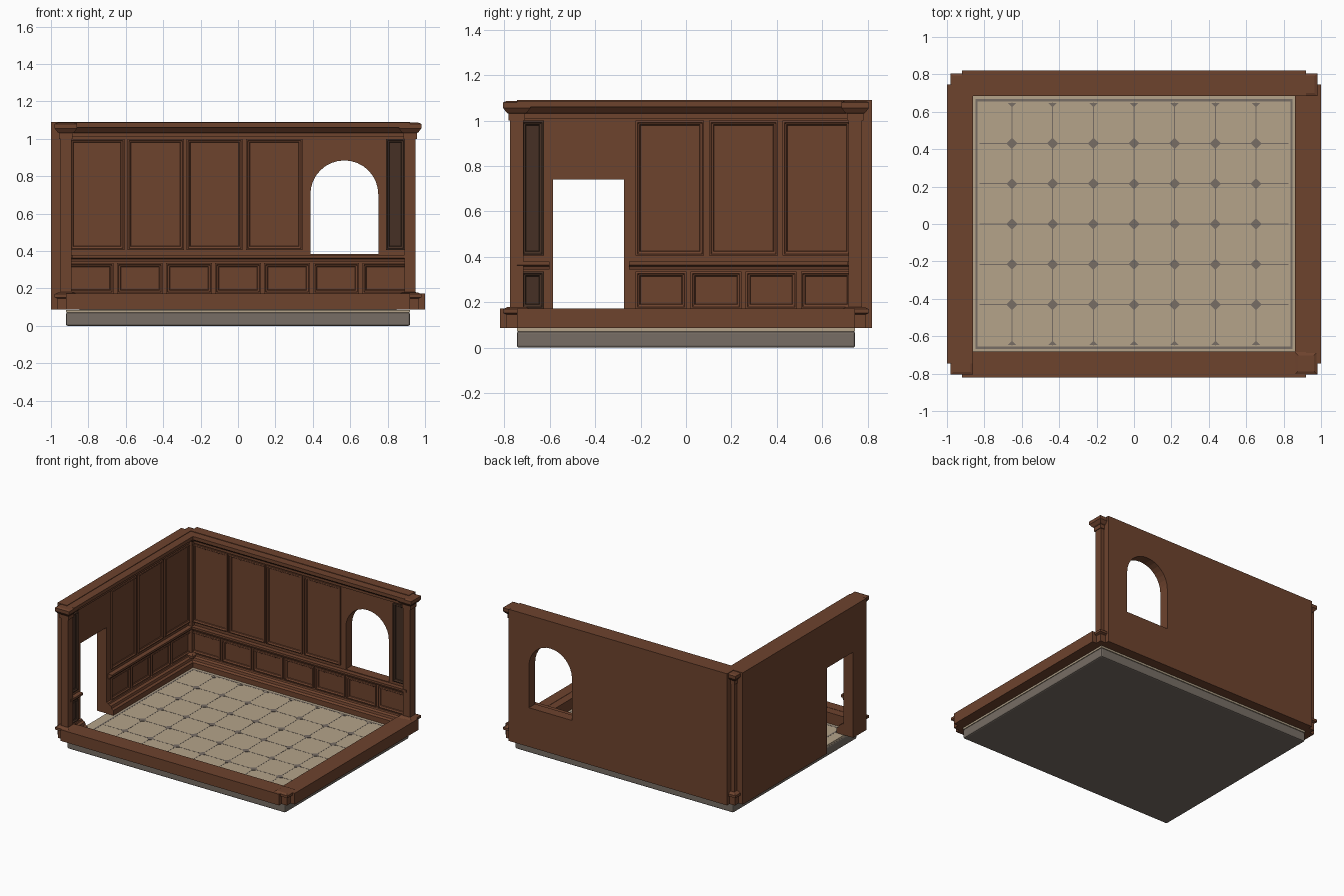
import bpy, bmesh, math

if "Cube" in bpy.data.objects:
    bpy.data.objects.remove(bpy.data.objects["Cube"])

def material(name, col):
    m = bpy.data.materials.new(name)
    m.diffuse_color = (*col, 1)
    m.use_nodes = True
    m.node_tree.nodes["Principled BSDF"].inputs["Base Color"].default_value = m.diffuse_color
    return m

WOOD = material("brown wood", (0.155, 0.056, 0.027))
DARK = material("dark wood", (0.062, 0.030, 0.018))
STONE = material("grey stone", (0.185, 0.155, 0.13))
TILE = material("beige tile", (0.46, 0.37, 0.255))

def finish(bm, name, mat):
    bmesh.ops.recalc_face_normals(bm, faces=bm.faces)
    me = bpy.data.meshes.new(name)
    bm.to_mesh(me)
    bm.free()
    me.materials.append(mat)
    ob = bpy.data.objects.new(name, me)
    bpy.context.collection.objects.link(ob)
    return ob

def add_box(bm, x0, x1, y0, y1, z0, z1):
    vs = bmesh.ops.create_cube(bm, size=1)["verts"]
    for v in vs:
        v.co = ((x0 + x1) / 2 + v.co.x * (x1 - x0),
                (y0 + y1) / 2 + v.co.y * (y1 - y0),
                (z0 + z1) / 2 + v.co.z * (z1 - z0))

def boxes(name, mat, items):
    bm = bmesh.new()
    for b in items:
        add_box(bm, *b)
    return finish(bm, name, mat)

# local wall frame: u along the wall, d out from the inner plane, z up
IX, IY = 0.92, 0.745
def back(u, d, z):
    return (u, IY - d, z)
def left(u, d, z):
    return (-IX + d, u, z)

def prism(bm, place, loop0, loop1):
    a = [bm.verts.new(place(*p)) for p in loop0]
    b = [bm.verts.new(place(*p)) for p in loop1]
    bm.faces.new(a)
    bm.faces.new(b[::-1])
    n = len(a)
    for i in range(n):
        bm.faces.new((a[i], b[i], b[(i + 1) % n], a[(i + 1) % n]))

def wall_shape(name, place, outline, d0, d1):
    bm = bmesh.new()
    prism(bm, place, [(u, d0, z) for u, z in outline], [(u, d1, z) for u, z in outline])
    return finish(bm, name, WOOD)

def molding(name, place, profile, spans):
    bm = bmesh.new()
    for u0, u1 in spans:
        prism(bm, place, [(u0, d, z) for d, z in profile], [(u1, d, z) for d, z in profile])
    return finish(bm, name, WOOD)

def panels(name, place, mat, spans, z0, z1):
    # raised stepped rim around a sunk field
    bm = bmesh.new()
    for u0, u1 in spans:
        rings = []
        for inset, d in ((0, 0), (0, 0.012), (0.008, 0.014), (0.012, 0.009), (0.018, 0.007), (0.021, 0.002)):
            a, b, c, e = u0 + inset, u1 - inset, z0 + inset, z1 - inset
            rings.append([bm.verts.new(place(u, d, z)) for u, z in ((a, c), (b, c), (b, e), (a, e))])
        for r, s in zip(rings, rings[1:]):
            for i in range(4):
                bm.faces.new((r[i], r[(i + 1) % 4], s[(i + 1) % 4], s[i]))
        bm.faces.new(rings[-1])
        bm.faces.new(rings[0][::-1])
    return finish(bm, name, mat)

# stone slab with softened edges
slab = boxes("stone_slab", STONE, [(-IX, IX, -IY, IY, 0, 0.072)])
bev = slab.modifiers.new("bevel", "BEVEL")
bev.width, bev.segments = 0.01, 2

# tile floor, grout lines, border and diamond insets
boxes("tile_floor", TILE, [(-IX, IX, -IY, IY, 0.072, 0.086)])
Z0, Z1, g = 0.084, 0.0868, 0.0025
xs = [k * 0.2175 for k in range(-3, 4)]
ys = [k * 0.2155 for k in range(-3, 4)]
boxes("grout_lines", STONE,
      [(x - g, x + g, -0.65, 0.65, Z0, Z1) for x in xs] +
      [(-0.825, 0.825, y - g, y + g, Z0, Z1) for y in ys[1:-1]])
boxes("floor_border", STONE,
      [(s * 0.842 - 0.006, s * 0.842 + 0.006, -0.668, 0.668, Z0, Z1) for s in (-1, 1)] +
      [(-0.842, 0.842, s * 0.662 - 0.006, s * 0.662 + 0.006, Z0, Z1) for s in (-1, 1)])
bm = bmesh.new()
r = 0.03
for x in xs:
    for y in ys:
        pts = [(x + r, y), (x, y + r), (x - r, y), (x, y - r)]
        if abs(y) > 0.6:    # half diamonds along the edge
            s = 1 if y > 0 else -1
            pts = [(x + r * 0.75, y), (x, y - s * r * 0.75), (x - r * 0.75, y)]
        prism(bm, lambda a, b, c: (a, b, c), [(*p, Z0) for p in pts], [(*p, 0.088) for p in pts])
finish(bm, "floor_diamonds", STONE)

# tall walls: back with arched window, left with doorway
B, T = 0.087, 1.09
back_wall = wall_shape("back_wall", back, [(-IX, B), (IX, B), (IX, T), (-IX, T)], -0.075, 0)
arch = [(0.387, 0.385), (0.75, 0.385)] + [
    (0.5685 + 0.1815 * math.cos(math.pi * i / 16), 0.703 + 0.1815 * math.sin(math.pi * i / 16))
    for i in range(17)]
cutter = wall_shape("window_cutter", back, arch, -0.2, 0.2)
cutter.hide_render = True
mod = back_wall.modifiers.new("window", "BOOLEAN")
mod.operation, mod.solver, mod.object = "DIFFERENCE", "EXACT", cutter
bpy.context.view_layer.objects.active = back_wall
bpy.ops.object.modifier_apply(modifier=mod.name)
bpy.data.objects.remove(cutter)

D0, D1 = -0.585, -0.272
wall_shape("left_wall", left, [(-IY, B), (D0, B), (D0, 0.74), (D1, 0.74), (D1, B),
                               (IY, B), (IY, T), (-IY, T)], -0.08, 0)

# crown, chair rail and baseboard mouldings
crown = [(0, 1.01), (0.014, 1.01), (0.014, 1.03), (0.026, 1.036), (0.048, 1.06),
         (0.06, 1.06), (0.06, 1.086), (0, 1.086)]
rail = [(0, 0.345), (0.016, 0.345), (0.02, 0.358), (0.035, 0.364), (0.035, 0.38), (0, 0.38)]
base = [(0, B), (0.06, B), (0.06, 0.125), (0.045, 0.135), (0.04, 0.152), (0.022, 0.16), (0.018, 0.17), (0, 0.17)]
for nm, prof, left_spans in (("crown", crown, [(-IY, IY)]),
                             ("chair_rail", rail, [(-IY, -0.6), (-0.252, IY)]),
                             ("baseboard", base, [(-IY, D0), (D1, IY)])):
    molding("back_" + nm, back, prof, [(-IX, IX)])
    molding("left_" + nm, left, prof, left_spans)

# wall panels
panels("back_upper_panels", back, WOOD, [(-0.9, -0.608), (-0.592, -0.29), (-0.276, 0.025), (0.043, 0.345)], 0.405, 1.0)
panels("back_lower_panels", back, WOOD,
       [(-0.91 + 0.2625 * i, -0.91 + 0.2625 * i + 0.245) for i in range(7)], 0.172, 0.335)
panels("back_narrow_panel", back, DARK, [(0.79, 0.893)], 0.405, 1.0)
panels("left_upper_panels", left, WOOD, [(-0.222, 0.08), (0.102, 0.405), (0.425, 0.727)], 0.405, 1.0)
panels("left_lower_panels", left, WOOD,
       [(-0.222 + 0.2425 * i, -0.222 + 0.2425 * i + 0.224) for i in range(4)], 0.172, 0.335)
panels("left_narrow_upper_panel", left, DARK, [(-0.725, -0.626)], 0.405, 1.0)
panels("left_narrow_lower_panel", left, DARK, [(-0.725, -0.626)], 0.172, 0.335)

# low front and right walls with flat inner ledges
boxes("front_low_wall", WOOD, [(-IX, IX, -0.82, -IY, B, 0.172), (-IX, IX, -IY, -0.682, B, 0.17)])
boxes("right_low_wall", WOOD, [(IX, 1.0, -IY, IY, B, 0.172), (0.86, IX, -IY, IY, B, 0.17)])

# corner posts: stacked square sections of (half width, z)
foot = [(0.045, B), (0.045, 0.145), (0.06, 0.152), (0.06, 0.17), (0.043, 0.178)]
tall = foot + [(0.03, 0.18), (0.03, 1.0), (0.036, 1.0), (0.036, 1.03), (0.045, 1.035),
               (0.06, 1.055), (0.06, 1.08), (0.045, 1.086)]
for name, x, y, prof in (("back_left_post", -IX, IY, tall), ("back_right_post", IX, IY, tall),
                         ("front_left_post", -IX, -IY, tall), ("front_right_post", IX, -IY, foot)):
    bm = bmesh.new()
    rings = [[bm.verts.new((x + sx * h, y + sy * h, z)) for sx, sy in ((-1, -1), (1, -1), (1, 1), (-1, 1))]
             for h, z in prof]
    for a, b in zip(rings, rings[1:]):
        for i in range(4):
            bm.faces.new((a[i], a[(i + 1) % 4], b[(i + 1) % 4], b[i]))
    bm.faces.new(rings[0][::-1])
    bm.faces.new(rings[-1])
    finish(bm, name, WOOD)
